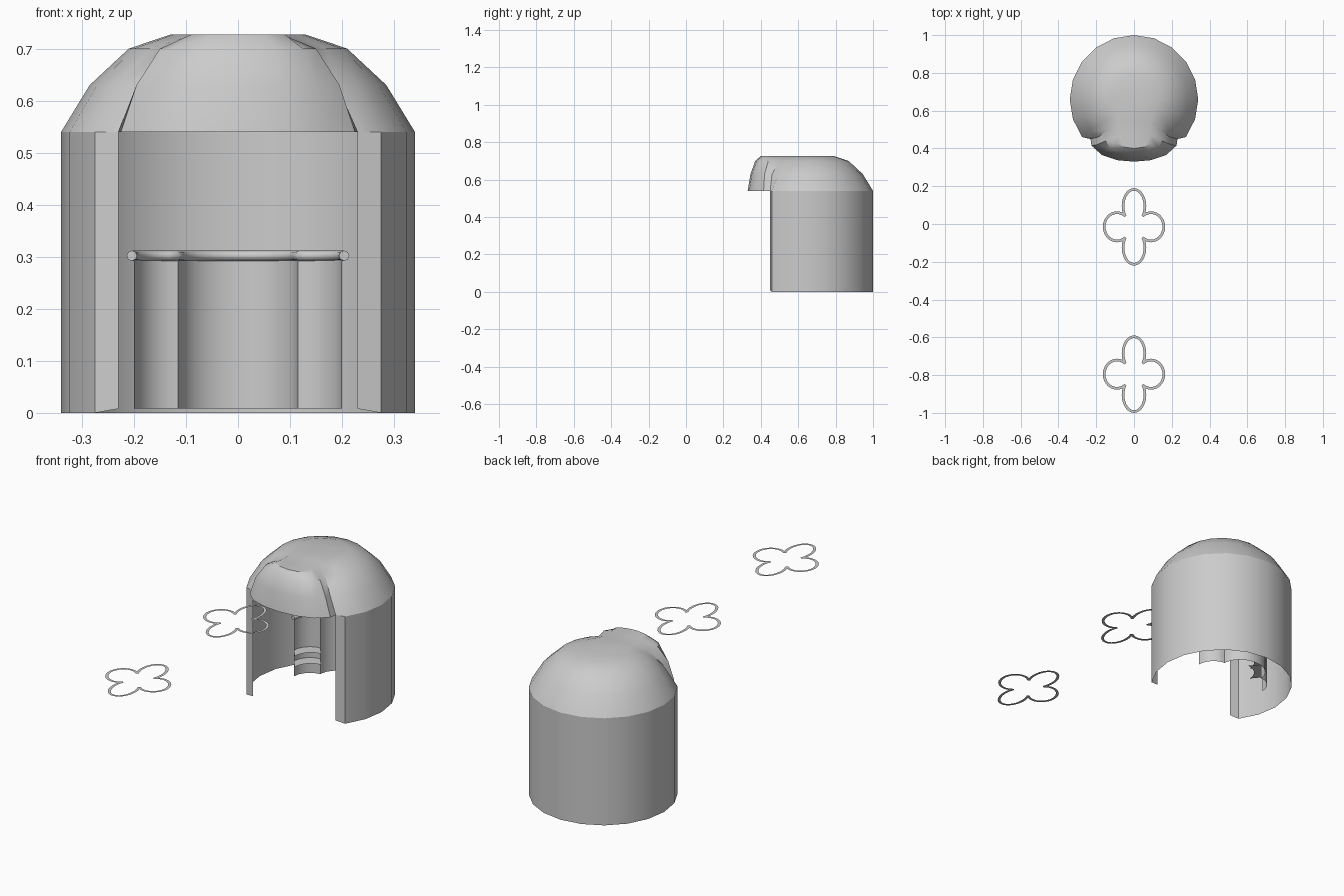
import bpy
from math import sin, cos, radians, pi

if "Cube" in bpy.data.objects:
    bpy.data.objects.remove(bpy.data.objects["Cube"])

CY = 0.66  # centre of the round booth


def make_mesh(name, verts, faces, angle=35):
    me = bpy.data.meshes.new(name)
    me.from_pydata(verts, [], faces)
    me.update()
    ob = bpy.data.objects.new(name, me)
    bpy.context.collection.objects.link(ob)
    bpy.ops.object.select_all(action='DESELECT')
    bpy.context.view_layer.objects.active = ob
    ob.select_set(True)
    bpy.ops.object.shade_smooth_by_angle(angle=radians(angle))
    return ob


def bridge(rows, closed=False):
    """Quads between equally long rows of points."""
    n = len(rows[0])
    verts = [p for row in rows for p in row]
    faces = []
    for r in range(len(rows) - 1):
        for i in range(n if closed else n - 1):
            j = (i + 1) % n
            faces.append((r * n + i, r * n + j, (r + 1) * n + j, (r + 1) * n + i))
    return verts, faces


def ellipse(cx, cy, rx, ry, a0, a1, n):
    return [(cx + rx * cos(radians(a0 + (a1 - a0) * i / n)),
             cy + ry * sin(radians(a0 + (a1 - a0) * i / n))) for i in range(n + 1)]


def booth_arc(r):
    return ellipse(0, CY, r, r, -36, 216, 14)


# Curved wall, open at the front
plan = [(0.23, 0.45)] + booth_arc(0.34) + [(-0.23, 0.45)]
bottom = [(x, y, 0.008 if abs(x) < 0.235 and y < 0.5 else 0) for x, y in plan]
top = [(x, y, 0.54) for x, y in plan]
make_mesh("booth_wall", *bridge([bottom, top]))

# Dome with the projecting hood: z, radius, right half of hood, front point
levels = [
    (0.54, 0.34, [(0.23, 0.45), (0.225, 0.415), (0.17, 0.365), (0.09, 0.338)], 0.33),
    (0.63, 0.285, [(0.19, 0.46), (0.195, 0.42), (0.15, 0.38), (0.08, 0.352)], 0.345),
    (0.70, 0.21, [(0.135, 0.50), (0.15, 0.44), (0.125, 0.40), (0.07, 0.378)], 0.37),
    (0.727, 0.13, [(0.085, 0.54), (0.085, 0.47), (0.09, 0.425), (0.05, 0.407)], 0.40),
]
rings = []
for z, r, hood, front in levels:
    ring = booth_arc(r) + [(-x, y) for x, y in hood] + [(0, front)] + hood[::-1]
    rings.append([(x, y, z) for x, y in ring])
verts, faces = bridge(rings, True)
n = len(rings[0])
faces.append(tuple(range(3 * n, 4 * n)))
make_mesh("dome_roof", verts, faces)

# Lobed inner screen
side = ellipse(0.115, 0.73, 0.085, 0.09, 0, 90, 8)
back = ellipse(0, 0.82, 0.115, 0.10, 0, 180, 16)
screen = side + back[1:-1] + [(-x, y) for x, y in side[::-1]]
make_mesh("inner_screen", *bridge([[(x, y, z) for x, y in screen] for z in (0.008, 0.30)]))

# Round rail on top of the screen
cu = bpy.data.curves.new("screen_rail", 'CURVE')
cu.dimensions = '3D'
cu.bevel_depth = 0.01
cu.bevel_resolution = 2
cu.use_fill_caps = True
sp = cu.splines.new('POLY')
sp.points.add(len(screen) - 1)
for p, (x, y) in zip(sp.points, screen):
    p.co = (x * 1.02, y, 0.302, 1)
bpy.context.collection.objects.link(bpy.data.objects.new("screen_rail", cu))

# Two thin shelves on each side
for s, label in ((1, "right"), (-1, "left")):
    for k, z in enumerate((0.085, 0.14)):
        outer = [(s * x, y, z) for x, y in side]
        inner = [(s * (x - 0.04), y - 0.05, z) for x, y in side]
        make_mesh(f"shelf_{label}_{k + 1}", *bridge([outer, inner]))


# Flat four-lobed rings
def lobed_outline(w):
    quarter_top = ellipse(0, 0.11, 0.065 - w, 0.095 - w, -38, 218, 20)
    right = ellipse(0.09, 0, 0.075 - w, 0.082 - w, -128, 128, 20)
    return (right + quarter_top + [(-x, -y) for x, y in right]
            + [(-x, -y) for x, y in quarter_top])


for k, cy in enumerate((-0.015, -0.795)):
    rows = [[(x, y + cy, 0.625) for x, y in lobed_outline(w)] for w in (0, 0.014)]
    make_mesh(f"lobed_ring_{k + 1}", *bridge(rows, True))
